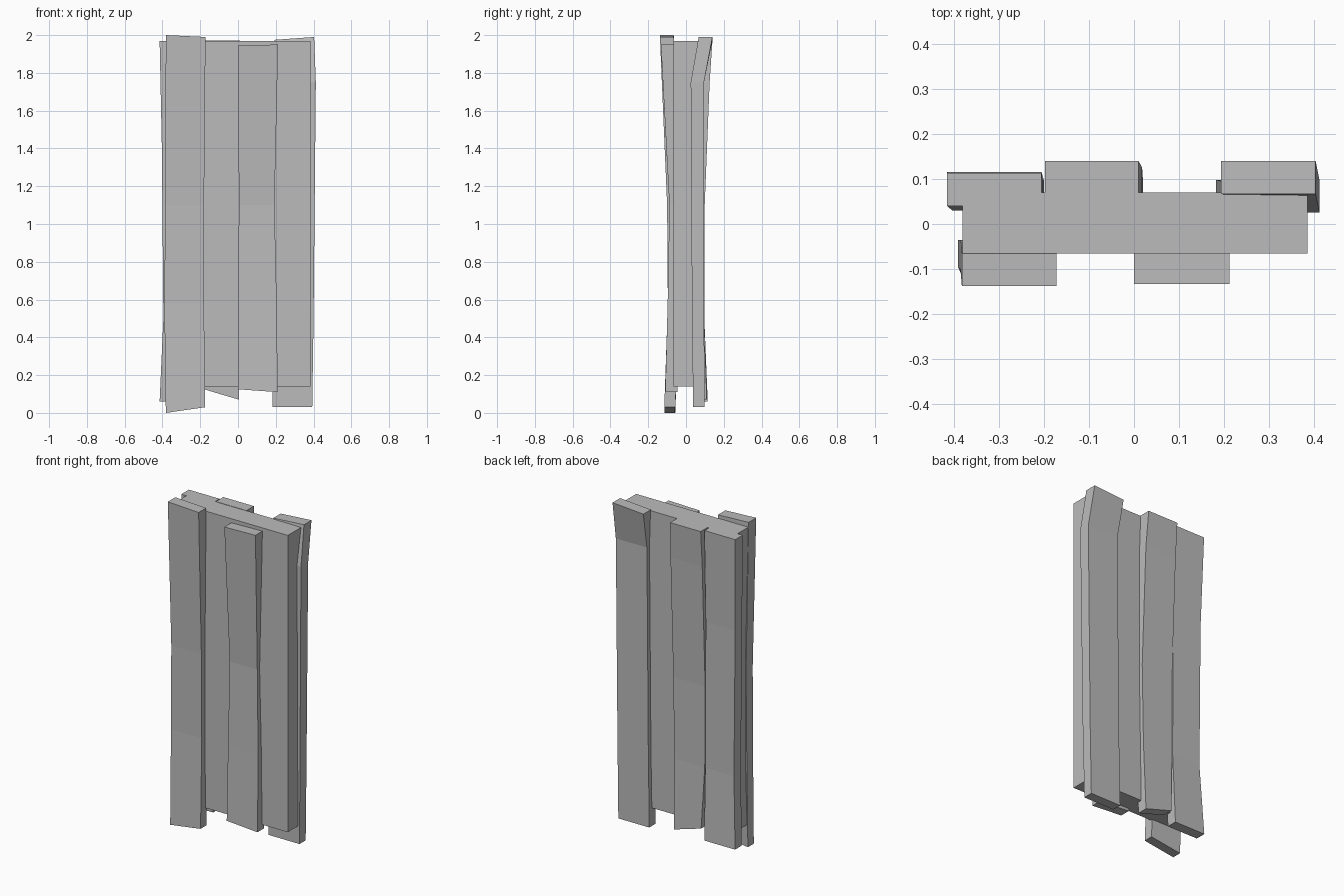
import bpy, bmesh

wood = bpy.data.materials.new("weathered grey")
wood.diffuse_color = (0.5, 0.5, 0.5, 1)


def plank(name, rings):
    """Loft a board through rings of (z left, z right, x0, x1, y0, y1)."""
    bm = bmesh.new()
    loops = []
    for zl, zr, x0, x1, y0, y1 in rings:
        loops.append([bm.verts.new(p) for p in
                      ((x0, y0, zl), (x1, y0, zr), (x1, y1, zr), (x0, y1, zl))])
    for a, b in zip(loops, loops[1:]):
        for i in range(4):
            j = (i + 1) % 4
            bm.faces.new((a[i], a[j], b[j], b[i]))
    bm.faces.new(loops[0][::-1])
    bm.faces.new(loops[-1])
    bmesh.ops.recalc_face_normals(bm, faces=bm.faces)
    me = bpy.data.meshes.new(name)
    bm.to_mesh(me)
    bm.free()
    me.materials.append(wood)
    ob = bpy.data.objects.new(name, me)
    bpy.context.collection.objects.link(ob)


# Solid door core
plank("door_core", [(0.14, 0.14, -0.38, 0.385, -0.065, 0.07),
                    (1.97, 1.97, -0.38, 0.385, -0.065, 0.07)])

# Warped front boards
plank("front_board_left", [(0.0, 0.03, -0.382, -0.175, -0.115, -0.057),
                           (0.58, 0.58, -0.39, -0.18, -0.096, -0.035),
                           (1.10, 1.10, -0.385, -0.18, -0.10, -0.035),
                           (2.0, 1.99, -0.382, -0.172, -0.138, -0.065)])
plank("front_board_right", [(0.125, 0.11, 0.0, 0.21, -0.11, -0.045),
                            (0.58, 0.58, 0.0, 0.205, -0.097, -0.035),
                            (1.10, 1.10, 0.005, 0.193, -0.088, -0.02),
                            (1.945, 1.95, 0.0, 0.212, -0.133, -0.065)])

# Warped back boards
plank("back_board_left", [(0.06, 0.06, -0.415, -0.205, 0.05, 0.115),
                          (0.5, 0.5, -0.395, -0.20, 0.03, 0.097),
                          (1.4, 1.4, -0.403, -0.203, 0.03, 0.097),
                          (1.97, 1.97, -0.415, -0.205, 0.04, 0.113)])
plank("back_board_middle", [(0.125, 0.07, -0.18, 0.005, 0.045, 0.11),
                            (0.5, 0.5, -0.195, 0.012, 0.03, 0.096),
                            (1.0, 1.0, -0.197, 0.02, 0.03, 0.095),
                            (1.75, 1.75, -0.198, 0.018, 0.055, 0.125),
                            (1.972, 1.972, -0.198, 0.01, 0.068, 0.14)])
plank("back_board_right", [(0.03, 0.03, 0.182, 0.393, 0.038, 0.098),
                           (0.5, 0.5, 0.19, 0.40, 0.032, 0.096),
                           (1.75, 1.75, 0.20, 0.412, 0.025, 0.095),
                           (1.975, 1.99, 0.193, 0.403, 0.067, 0.14)])
